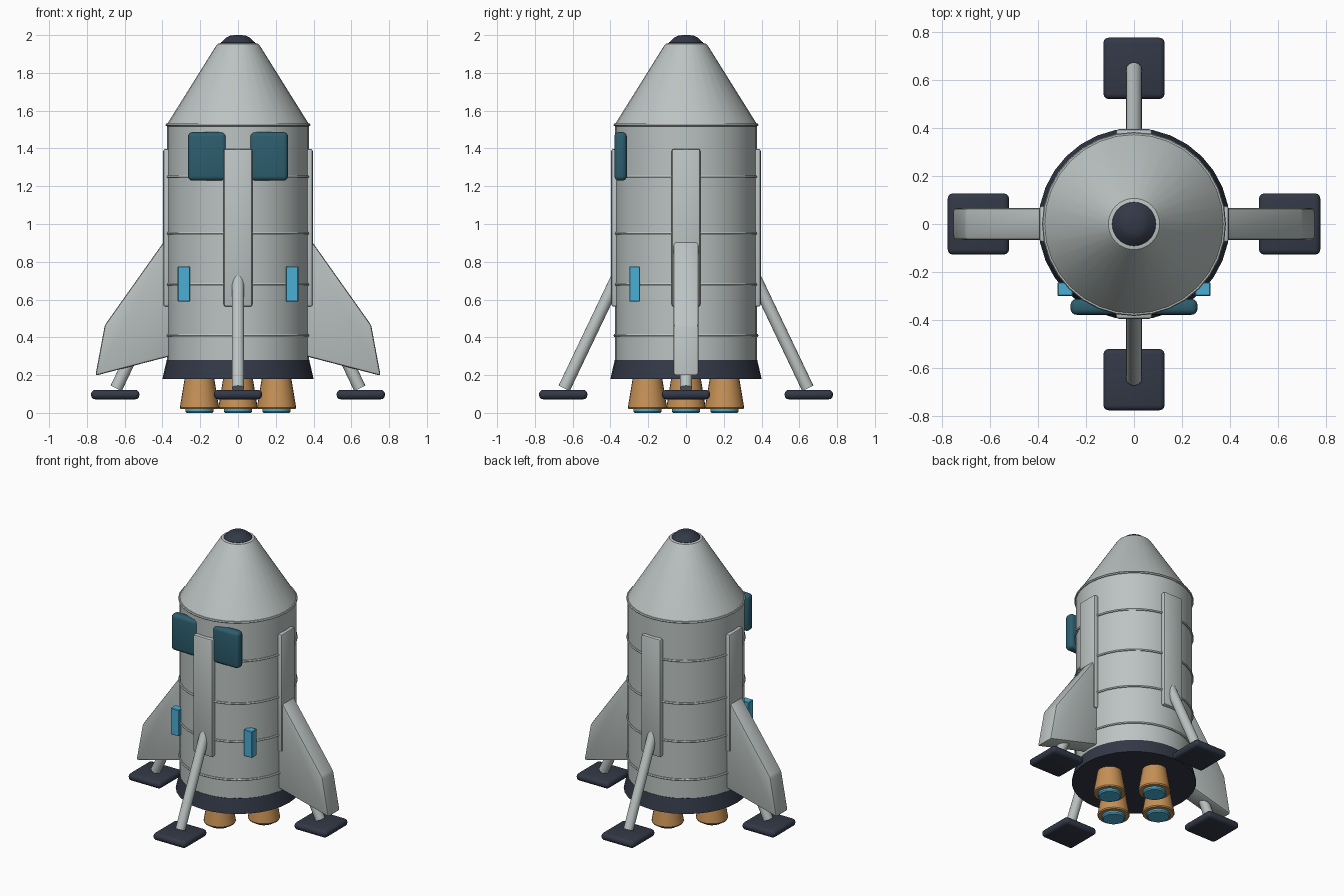
import bpy, bmesh, math
from mathutils import Vector, Matrix

if "Cube" in bpy.data.objects:
    bpy.data.objects.remove(bpy.data.objects["Cube"], do_unlink=True)


def material(name, rgb):
    m = bpy.data.materials.new(name)
    m.use_nodes = True
    m.diffuse_color = (*rgb, 1)
    bsdf = next(n for n in m.node_tree.nodes if n.type == 'BSDF_PRINCIPLED')
    bsdf.inputs["Base Color"].default_value = (*rgb, 1)
    return m


GREY = material("hull grey", (0.50, 0.55, 0.54))
DARK = material("dark slate", (0.032, 0.04, 0.062))
COPPER = material("copper orange", (0.56, 0.28, 0.09))
GLASS = material("dark teal glass", (0.026, 0.11, 0.155))
BLUE = material("light blue", (0.07, 0.42, 0.66))


def finish(name, bm, mat, turn=0):
    """Turn a bmesh into a shaded object, rotated about the z axis."""
    bmesh.ops.recalc_face_normals(bm, faces=bm.faces)
    bm.transform(Matrix.Rotation(turn, 4, 'Z'))
    mesh = bpy.data.meshes.new(name)
    bm.to_mesh(mesh)
    bm.free()
    mesh.materials.append(mat)
    obj = bpy.data.objects.new(name, mesh)
    bpy.context.collection.objects.link(obj)
    bpy.ops.object.select_all(action='DESELECT')
    obj.select_set(True)
    bpy.context.view_layer.objects.active = obj
    bpy.ops.object.shade_smooth_by_angle(angle=math.radians(35))
    return obj


def soften(bm, width, segments):
    if width:
        bmesh.ops.bevel(bm, geom=bm.edges[:], offset=width, segments=segments,
                        profile=0.5, affect='EDGES')


def box(name, center, size, mat, bevel=0, segments=2, turn=0):
    bm = bmesh.new()
    bmesh.ops.create_cube(bm, size=1)
    bm.transform(Matrix.Translation(center) @ Matrix.Diagonal((*size, 1)))
    soften(bm, bevel, segments)
    return finish(name, bm, mat, turn)


def lathe(name, profile, mat, center=(0, 0), sides=32):
    """Revolve (radius, height) points and close both ends."""
    bm = bmesh.new()
    loops = []
    for r, z in profile:
        loops.append([bm.verts.new((center[0] + r * math.cos(math.tau * i / sides),
                                    center[1] + r * math.sin(math.tau * i / sides), z))
                      for i in range(sides)])
    for a, b in zip(loops, loops[1:]):
        for i in range(sides):
            j = (i + 1) % sides
            bm.faces.new((a[i], a[j], b[j], b[i]))
    bm.faces.new(loops[0])
    bm.faces.new(loops[-1])
    return finish(name, bm, mat)


def rod(name, start, end, radius, mat, turn):
    a, b = Vector(start), Vector(end)
    bm = bmesh.new()
    bmesh.ops.create_cone(bm, cap_ends=True, segments=16, radius1=radius,
                          radius2=radius, depth=(b - a).length)
    rot = (b - a).to_track_quat('Z', 'Y').to_matrix().to_4x4()
    bm.transform(Matrix.Translation((a + b) / 2) @ rot)
    return finish(name, bm, mat, turn)


def fin(name, outline, thickness, mat, turn):
    bm = bmesh.new()
    face = bm.faces.new([bm.verts.new((x, -thickness / 2, z)) for x, z in outline])
    out = bmesh.ops.extrude_face_region(bm, geom=[face])
    moved = [g for g in out["geom"] if isinstance(g, bmesh.types.BMVert)]
    bmesh.ops.translate(bm, verts=moved, vec=(0, thickness, 0))
    soften(bm, 0.012, 2)
    return finish(name, bm, mat, turn)


# Hull, nose and skirt
lathe("hull", [(0.375, 0.27), (0.375, 1.53)], GREY)
lathe("nose_cone", [(0.378, 1.525), (0.115, 1.945), (0.107, 1.954), (0.09, 1.958)], GREY)
lathe("nose_cap", [(0.093, 1.945), (0.091, 1.96), (0.065, 1.985), (0.045, 1.996), (0.02, 2.0)], DARK)
lathe("skirt", [(0.4, 0.18), (0.398, 0.19), (0.377, 0.28)], DARK)

# Hull bands
for i, z in enumerate((0.41, 0.68, 0.95, 1.25, 1.525)):
    lathe(f"hull_band_{i + 1}", [(0.37, z - 0.008), (0.38, z - 0.007), (0.384, z),
                                 (0.38, z + 0.007), (0.37, z + 0.008)], GREY)

# Spine plates, landing legs, feet and engines on four sides
for side, turn in (("left", 0), ("back", 90), ("right", 180), ("front", 270)):
    t = math.radians(turn)
    box(f"spine_plate_{side}", (0.375, 0, 0.98), (0.042, 0.152, 0.835), GREY, 0.012, 2, t)
    rod(f"leg_{side}", (0.33, 0, 0.79), (0.645, 0, 0.13), 0.033, GREY, t)
    box(f"foot_{side}", (0.65, 0, 0.097), (0.256, 0.256, 0.05), DARK, 0.022, 3, t)
    spot = (0.204 * math.cos(t), 0.204 * math.sin(t))
    lathe(f"nozzle_{side}", [(0.1, 0.02), (0.104, 0.028), (0.077, 0.19)], COPPER, spot, 24)
    lathe(f"nozzle_glow_{side}", [(0.068, 0.0), (0.075, 0.008), (0.075, 0.03)], BLUE, spot, 24)

# Swept fins on both flanks
for side, turn in (("left", 0), ("right", math.pi)):
    fin(f"fin_{side}", [(0.34, 0.98), (0.705, 0.465), (0.755, 0.197), (0.34, 0.305)],
        0.132, GREY, turn)

# Windows and side lights on the front
for side, s in (("left", 1), ("right", -1)):
    box(f"window_{side}", (s * 0.163, -0.346, 1.358), (0.204, 0.066, 0.258), GLASS, 0.025, 4)
    box(f"side_light_{side}", (s * 0.287, -0.272, 0.682), (0.064, 0.056, 0.186), BLUE, 0.003, 1)
